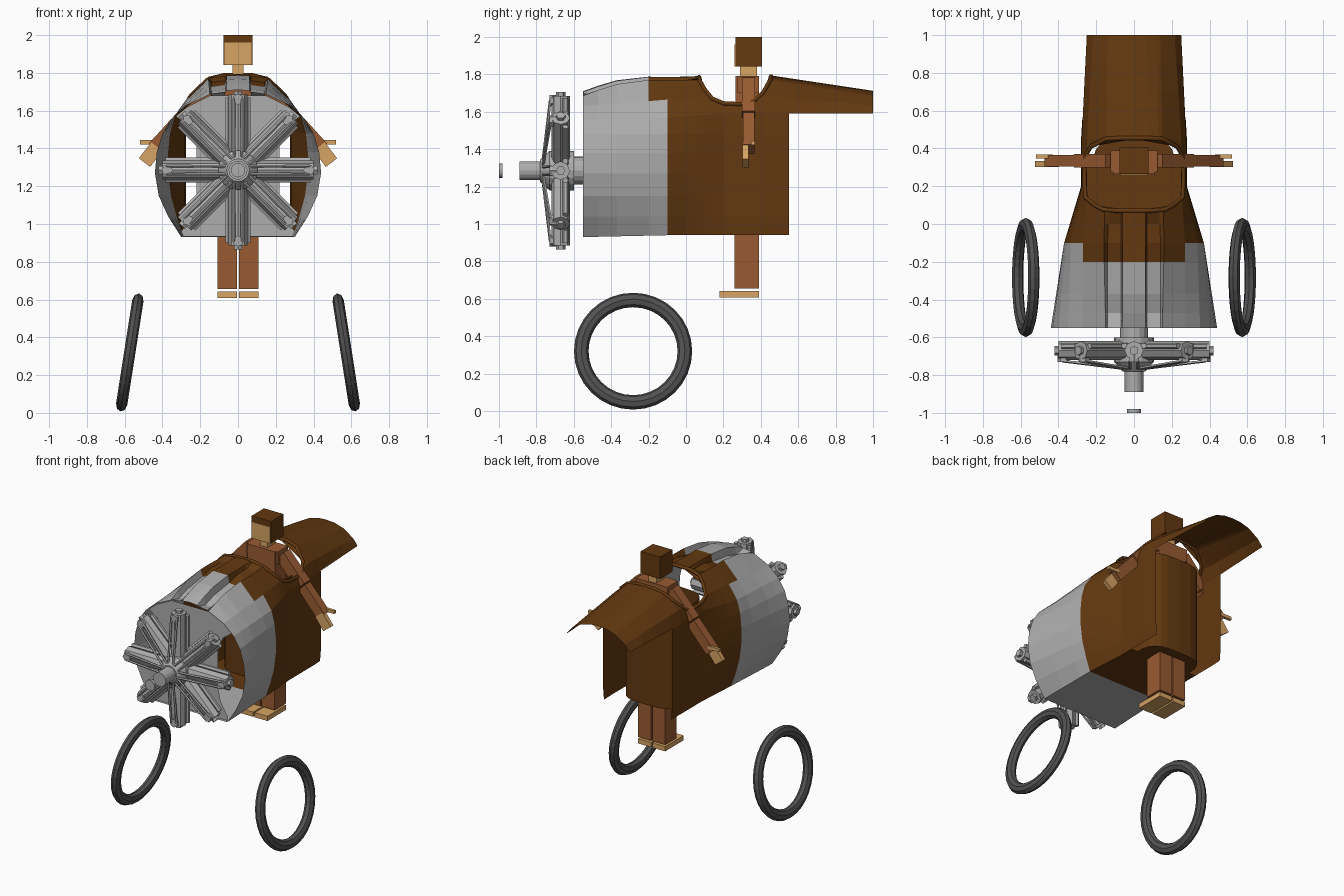
import bpy, bmesh, math
from mathutils import Matrix, Vector

if "Cube" in bpy.data.objects:
    bpy.data.objects.remove(bpy.data.objects["Cube"])


def material(name, rgb):
    m = bpy.data.materials.new(name)
    m.diffuse_color = (*rgb, 1)
    m.use_nodes = True
    m.node_tree.nodes["Principled BSDF"].inputs["Base Color"].default_value = m.diffuse_color
    return m


BROWN = material("dark brown", (0.125, 0.040, 0.005))
GREY = material("light grey", (0.42, 0.42, 0.42))
RUBBER = material("dark grey", (0.085, 0.085, 0.085))
SUIT = material("leather brown", (0.32, 0.105, 0.032))
SKIN = material("tan", (0.68, 0.37, 0.125))


def finish(name, bm, *mats):
    bmesh.ops.recalc_face_normals(bm, faces=bm.faces)
    me = bpy.data.meshes.new(name)
    bm.to_mesh(me)
    bm.free()
    ob = bpy.data.objects.new(name, me)
    bpy.context.collection.objects.link(ob)
    for m in mats:
        me.materials.append(m)
    return ob


def box(name, lo, hi, *mats):
    """Axis-aligned box between two corners."""
    lo, hi = Vector(lo), Vector(hi)
    bm = bmesh.new()
    bmesh.ops.create_cube(bm, size=1, matrix=Matrix.Translation((lo + hi) / 2)
                          @ Matrix.Diagonal((*(hi - lo), 1)))
    return finish(name, bm, *mats)


def bar(name, a, b, depth, width, mat):
    """Square bar from a to b, both in one x-z plane."""
    a, b = Vector(a), Vector(b)
    d = b - a
    bm = bmesh.new()
    bmesh.ops.create_cube(bm, size=1, matrix=Matrix.Translation((a + b) / 2)
                          @ Matrix.Rotation(math.atan2(d.x, d.z), 4, 'Y')
                          @ Matrix.Diagonal((width, depth, d.length, 1)))
    return finish(name, bm, mat)


def rod(bm, a, b, r1, r2=None, sides=8, base=Matrix()):
    """Add a cylinder or cone from a to b."""
    a, b = Vector(a), Vector(b)
    d = b - a
    m = base @ Matrix.Translation((a + b) / 2) @ d.to_track_quat('Z', 'Y').to_matrix().to_4x4()
    bmesh.ops.create_cone(bm, cap_ends=True, segments=sides, radius1=r1,
                          radius2=r1 if r2 is None else r2, depth=d.length, matrix=m)


# Fuselage half profiles (x, z), from bottom centre to top centre
ZS = (1.04, 1.15, 1.27, 1.38, 1.48)
FRONT = [(0, .93), (.30, .93), (.37, 1.04), (.42, 1.15), (.44, 1.27), (.43, 1.38), (.40, 1.48),
         (.35, 1.56), (.27, 1.63), (.15, 1.685), (.14, 1.69), (.07, 1.70), (.06, 1.705), (0, 1.71)]
MID = [(0, .94), (.29, .94), (.325, 1.04), (.355, 1.15), (.37, 1.27), (.37, 1.38), (.36, 1.48),
       (.335, 1.57), (.27, 1.665), (.16, 1.77), (.14, 1.775), (.07, 1.785), (.06, 1.785), (0, 1.785)]
COCKPIT = [(0, .94), (.27, .94)] + [(.28, z) for z in ZS] + \
    [(.277, 1.59), (.25, 1.68), (.15, 1.77), (.13, 1.78), (.07, 1.79), (.06, 1.79), (0, 1.795)]
TAIL = [(0, .94), (.25, .94)] + [(.25, z) for z in ZS] + \
    [(.25, 1.59), (.215, 1.635), (.14, 1.685), (.12, 1.692), (.07, 1.706), (.06, 1.708), (0, 1.712)]
KEYS = [(-.55, FRONT), (-.1, MID), (.2, COCKPIT), (.45, COCKPIT), (1.0, TAIL)]
RIM = {.10: 1.72, .14: 1.67, .20: 1.645, .30: 1.64, .36: 1.655, .41: 1.70}
YS = [-.55, -.47, -.37, -.2, -.1, 0, .07, .10, .14, .20, .30, .36, .41, .45, .55, .7, .85, 1.0]


def section(y):
    for (y0, p0), (y1, p1) in zip(KEYS, KEYS[1:]):
        if y <= y1:
            break
    t = (y - y0) / (y1 - y0)
    pts = [Vector(a).lerp(Vector(b), t) for a, b in zip(p0, p1)]
    if y < -.1:                                   # rounded hood
        for p in pts[9:]:
            p.y += .03 * math.sin(math.pi * t)
    if -.5 < y < .05:                             # twin hood channels
        for p in pts[10:12]:
            p.y -= .05 if y < -.1 else .025
    if y in RIM:                                  # cut down to the cockpit rim
        k = next(i for i, p in enumerate(pts) if p.y > RIM[y])
        a, b = pts[k - 1], pts[k]
        cut = a.lerp(b, (RIM[y] - a.y) / (b.y - a.y))
        pts[k:] = [cut] * (len(pts) - k)
    return pts


# Fuselage shell: grey cowling, brown body, arched tail cover
bm = bmesh.new()
sections = [section(y) for y in YS]
for s in (1, -1):
    rows = [[bm.verts.new((s * p.x, y, p.y)) for p in pts] for y, pts in zip(YS, sections)]
    for j in range(len(YS) - 1):
        yc = (YS[j] + YS[j + 1]) / 2
        for i in range(13):
            if (i == 0 and yc > .3) or (i < 7 and yc > .55):
                continue
            f = bm.faces.new((rows[j][i], rows[j][i + 1], rows[j + 1][i + 1], rows[j + 1][i]))
            f.material_index = int(yc < (-.2 if i >= 8 else -.1))
bmesh.ops.remove_doubles(bm, verts=bm.verts, dist=.0005)
bmesh.ops.dissolve_degenerate(bm, edges=bm.edges, dist=.0005)
bmesh.ops.delete(bm, geom=[v for v in bm.verts if not v.link_faces], context='VERTS')
finish("fuselage_shell", bm, BROWN, GREY)

# Padded cockpit rim
side = [(.08, .07, 1.785), (.16, .075, 1.765)]
side += [(section(y)[-1].x, y, z) for y, z in RIM.items()]
side += [(.15, .45, 1.77), (.07, .455, 1.79)]
loop = side + [(-x, y, z) for x, y, z in reversed(side)]
cu = bpy.data.curves.new("cockpit_rim", 'CURVE')
cu.dimensions = '3D'
cu.bevel_depth = .012
cu.bevel_resolution = 1
sp = cu.splines.new('POLY')
sp.points.add(len(loop) - 1)
for p, co in zip(sp.points, loop):
    p.co = (*co, 1)
sp.use_cyclic_u = True
cu.materials.append(BROWN)
bpy.context.collection.objects.link(bpy.data.objects.new("cockpit_rim", cu))

# Cockpit tub: rounded wall with a floor
bm = bmesh.new()
ring = []
for k in range(24):
    c, s = math.cos(k * math.pi / 12), math.sin(k * math.pi / 12)
    ring.append((.22 * math.copysign(abs(c) ** .6, c), .265 + .195 * math.copysign(abs(s) ** .6, s)))
low = [bm.verts.new((x, y, .942)) for x, y in ring]
high = [bm.verts.new((x, y, 1.64)) for x, y in ring]
bm.faces.new(low)
for k in range(24):
    n = (k + 1) % 24
    bm.faces.new((low[k], low[n], high[n], high[k]))
finish("cockpit_tub", bm, BROWN)

# Firewall plate behind the engine, open at both sides
half = [(.29, .935), (.30, .96), (.24, 1.06), (.22, 1.15), (.22, 1.42), (.26, 1.52),
        (.33, 1.57), (.27, 1.62), (.15, 1.68)]
bm = bmesh.new()
bm.faces.new([bm.verts.new((x, -.54, z)) for x, z in half + [(-x, z) for x, z in reversed(half)]])
finish("firewall", bm, GREY)

# Radial engine: eight cylinders with heads, side tubes and pushrods
CZ = 1.285
bm = bmesh.new()
for k in range(8):
    m = Matrix.Translation((0, 0, CZ)) @ Matrix.Rotation(k * math.pi / 4, 4, 'Y')
    rod(bm, (0, -.67, .05), (0, -.67, .40), .05, base=m)
    rod(bm, (0, -.67, .39), (0, -.67, .42), .025, sides=6, base=m)
    for s in (1, -1):
        rod(bm, (s * .052, -.645, .10), (s * .052, -.645, .385), .016, sides=6, base=m)
        rod(bm, (s * .02, -.765, .05), (s * .022, -.725, .38), .008, sides=5, base=m)
    rod(bm, (0, -.73, .375), (0, -.66, .375), .03, sides=6, base=m)
finish("engine_cylinders", bm, GREY)

# Crankcase, propeller shaft and loose front cap
bm = bmesh.new()
for y0, y1, r0, r1 in ((-.73, -.60, .105, .105), (-.78, -.73, .06, .105), (-.89, -.77, .05, .05),
                       (-.61, -.54, .075, .075), (-1.0, -.98, .038, .038)):
    rod(bm, (0, y0, CZ), (0, y1, CZ), r0, r1, sides=16)
finish("crankcase_and_shaft", bm, GREY)

for s, tag in ((1, "right"), (-1, "left")):
    # Splayed ring tyre
    bm = bmesh.new()
    m = Matrix.Translation((s * .573, -.283, .32)) @ Matrix.Rotation(-s * .155, 4, 'Y')
    grid = []
    for i in range(32):
        a = i * math.pi / 16
        grid.append([])
        for j in range(8):
            b = j * math.pi / 4
            r = .277 + .039 * math.cos(b)
            grid[-1].append(bm.verts.new(m @ Vector((.03 * math.sin(b), r * math.cos(a), r * math.sin(a)))))
    for i in range(32):
        for j in range(8):
            i2, j2 = (i + 1) % 32, (j + 1) % 8
            bm.faces.new((grid[i][j], grid[i2][j], grid[i2][j2], grid[i][j2]))
    finish("tyre_" + tag, bm, RUBBER)

    # Pilot limbs
    x0, x1 = sorted((s * .006, s * .108))
    box("leg_" + tag, (x0, .26, .655), (x1, .39, 1.22), SUIT)
    box("foot_" + tag, (x0, .18, .608), (x1, .39, .642), SKIN)
    x0, x1 = sorted((s * .08, s * .125))
    box("shoulder_" + tag, (x0, .275, 1.70), (x1, .39, 1.79), SUIT)
    bar("upper_arm_" + tag, (s * .12, .335, 1.755), (s * .285, .335, 1.575), .07, .085, SUIT)
    bar("forearm_" + tag, (s * .29, .335, 1.57), (s * .445, .335, 1.40), .06, .075, SUIT)
    bar("hand_" + tag, (s * .43, .318, 1.41), (s * .495, .318, 1.325), .03, .075, SKIN)
    bar("thumb_" + tag, (s * .43, .358, 1.433), (s * .52, .358, 1.433), .02, .022, SKIN)

# Pilot torso, neck and head; only the front of the head below the fringe is skin
box("torso", (-.11, .265, 1.20), (.11, .39, 1.79), SUIT)
box("neck", (-.03, .29, 1.78), (.03, .38, 1.845), SKIN)
box("head", (-.077, .265, 1.842), (.077, .405, 2.0), BROWN)
box("face", (-.071, .26, 1.842), (.071, .267, 1.96), SKIN)
